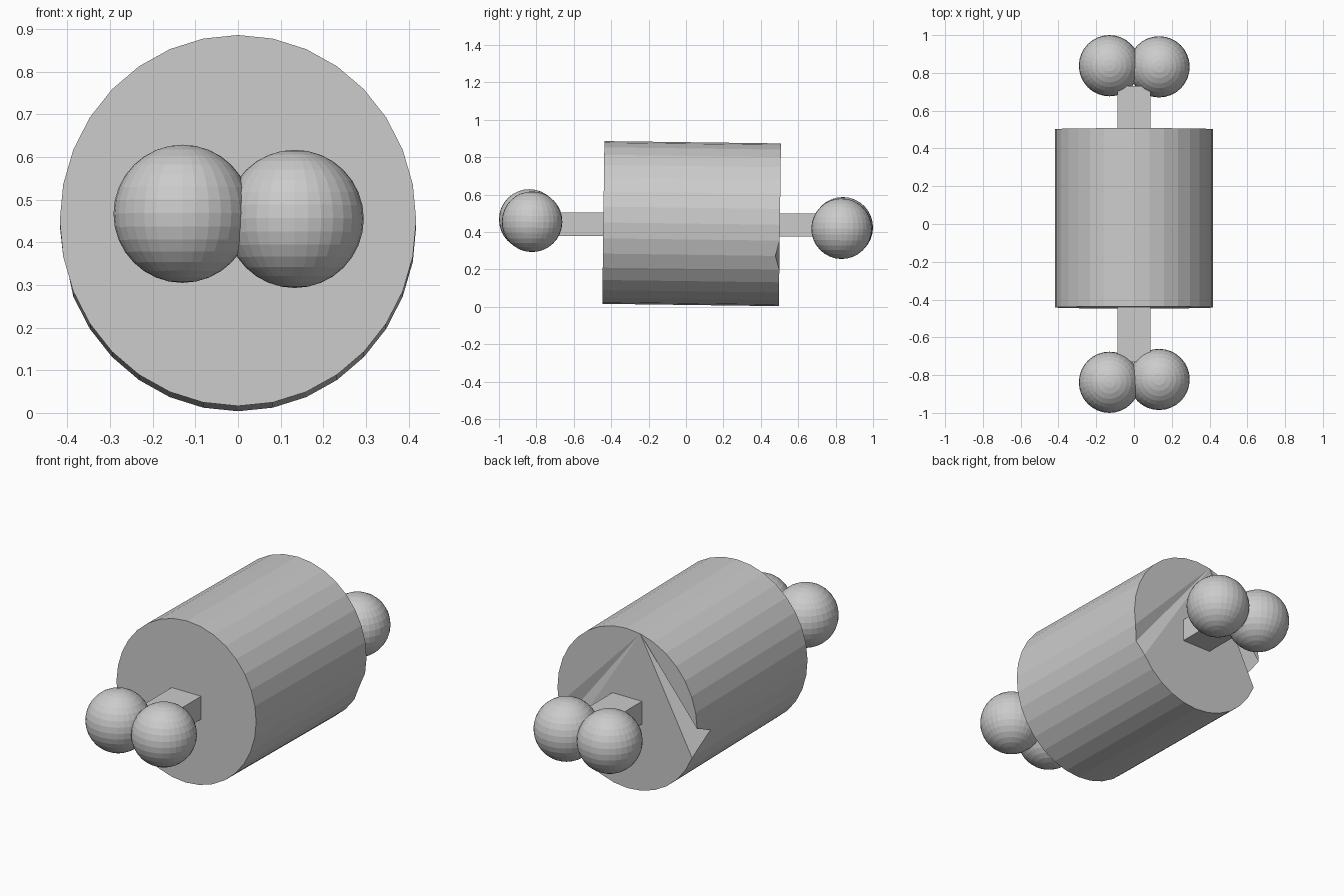
import bpy, bmesh
from math import radians, pi
from mathutils import Matrix, Vector

if "Cube" in bpy.data.objects:
    bpy.data.objects.remove(bpy.data.objects["Cube"])

TILT = radians(-0.75)      # the whole body leans slightly about x
CENTRE = Vector((0, 0.03, 0.445))


def finish(bm, name):
    bmesh.ops.recalc_face_normals(bm, faces=bm.faces)
    mesh = bpy.data.meshes.new(name)
    bm.to_mesh(mesh)
    bm.free()
    obj = bpy.data.objects.new(name, mesh)
    bpy.context.collection.objects.link(obj)
    return obj


# Drum: 32-sided oval cylinder lying along y
bm = bmesh.new()
bmesh.ops.create_cone(bm, cap_ends=True, segments=32, radius1=1, radius2=1, depth=0.944)
bm.transform(Matrix.Diagonal((0.418, 0.435, 1, 1)))
bm.transform(Matrix.Translation(CENTRE) @ Matrix.Rotation(TILT + pi / 2, 4, 'X'))


def rim_vert(x, z):
    return min((v for v in bm.verts if v.co.y > 0),
               key=lambda v: (v.co.x - x) ** 2 + (v.co.z - z) ** 2)


# Back cap fans from near its top so the chips form thin notches
chip = rim_vert(-0.41, 0.355)
dent = rim_vert(0.386, 0.275)
top = rim_vert(-0.08, 0.87)
cap = max(bm.faces, key=lambda f: f.calc_center_median().y)
ring = list(cap.verts)
bmesh.ops.delete(bm, geom=[cap], context='FACES_ONLY')
start = ring.index(top)
ring = ring[start:] + ring[:start]
for a, b in zip(ring[1:], ring[2:]):
    bm.faces.new((top, a, b))
bmesh.ops.recalc_face_normals(bm, faces=bm.faces)
bmesh.ops.triangulate(bm, faces=[f for f in bm.faces if len(f.verts) == 4])
chip.co += Vector((0, -0.125, 0.03))
dent.co.y -= 0.022
finish(bm, "drum")

# Square handle stubs
for name, y0, y1, z in (("front_bar", -0.73, -0.42, 0.442), ("back_bar", 0.36, 0.73, 0.438)):
    bm = bmesh.new()
    bmesh.ops.create_cube(bm, size=1)
    bm.transform(Matrix.Translation((0, (y0 + y1) / 2, z))
                 @ Matrix.Diagonal((0.176, y1 - y0, 0.124, 1)))
    finish(bm, name)

# Paired balls at each end
balls = {
    "front_left_ball": (-0.13, -0.838, 0.467),
    "front_right_ball": (0.133, -0.823, 0.455),
    "back_left_ball": (-0.13, 0.838, 0.425),
    "back_right_ball": (0.133, 0.832, 0.418),
}
for name, pos in balls.items():
    bm = bmesh.new()
    bmesh.ops.create_uvsphere(bm, u_segments=32, v_segments=16, radius=0.162)
    bm.transform(Matrix.Translation(pos) @ Matrix.Rotation(TILT, 4, 'X'))
    finish(bm, name)
